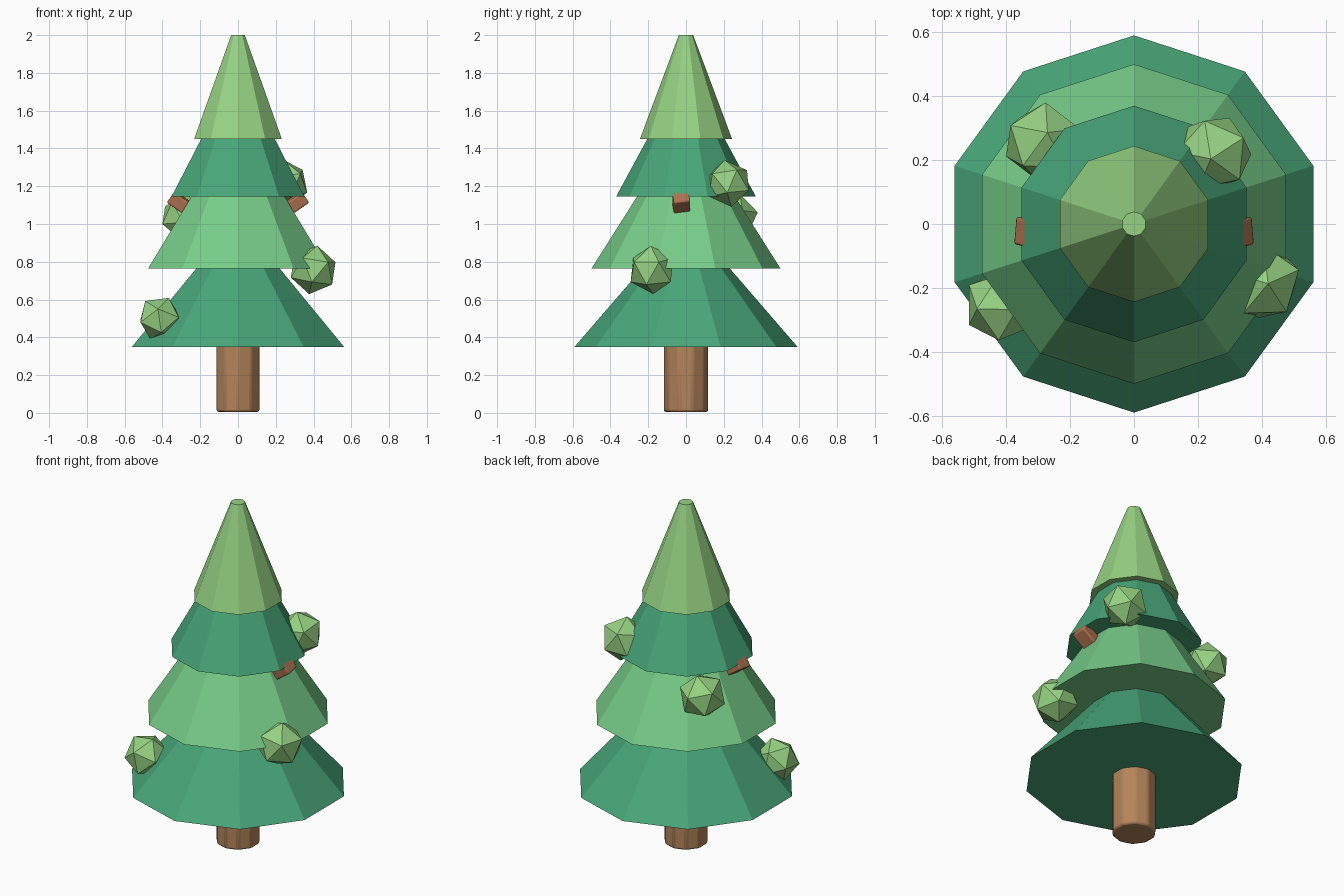
import bpy, bmesh, math
from mathutils import Matrix, Vector, Euler

if "Cube" in bpy.data.objects:
    bpy.data.objects.remove(bpy.data.objects["Cube"])


def material(name, rgb):
    m = bpy.data.materials.new(name)
    m.diffuse_color = (*rgb, 1)
    m.use_nodes = True
    m.node_tree.nodes["Principled BSDF"].inputs["Base Color"].default_value = m.diffuse_color
    return m


DARK = material("deep green", (0.065, 0.385, 0.192))
MID = material("mid green", (0.185, 0.610, 0.250))
LIGHT = material("light green", (0.305, 0.645, 0.223))
BARK = material("bark brown", (0.456, 0.231, 0.102))
TWIG = material("twig brown", (0.428, 0.171, 0.080))


def make_object(name, bm, mat):
    bmesh.ops.recalc_face_normals(bm, faces=bm.faces)
    me = bpy.data.meshes.new(name)
    bm.to_mesh(me)
    bm.free()
    me.materials.append(mat)
    ob = bpy.data.objects.new(name, me)
    bpy.context.collection.objects.link(ob)
    return ob


def tapered(name, z0, r0, z1, r1, mat, sides=10):
    """Closed tapered prism with one corner pointing to the back."""
    bm = bmesh.new()
    rings = []
    for z, r in ((z0, r0), (z1, r1)):
        ring = []
        for i in range(sides):
            a = math.pi / 2 + 2 * math.pi * i / sides
            ring.append(bm.verts.new((r * math.cos(a), r * math.sin(a), z)))
        rings.append(ring)
    low, high = rings
    for i in range(sides):
        j = (i + 1) % sides
        bm.faces.new((low[i], low[j], high[j], high[i]))
    bm.faces.new(low[::-1])
    bm.faces.new(high)
    return make_object(name, bm, mat)


def soften(ob, width):
    """Rounded edges with smooth shading."""
    bev = ob.modifiers.new("rounded edges", "BEVEL")
    bev.width = width
    bev.segments = 2
    bev.limit_method = 'ANGLE'
    bev.angle_limit = math.radians(20)
    bpy.ops.object.select_all(action='DESELECT')
    bpy.context.view_layer.objects.active = ob
    ob.select_set(True)
    bpy.ops.object.shade_smooth_by_angle(angle=math.radians(30))


# Trunk
soften(tapered("trunk", 0.005, 0.119, 0.5, 0.119, BARK), 0.012)

# Foliage tiers, bottom to top
tapered("foliage_bottom", 0.35, 0.59, 0.90, 0.115, DARK)
tapered("foliage_lower_middle", 0.765, 0.50, 1.27, 0.18, MID)
tapered("foliage_upper_middle", 1.145, 0.37, 1.57, 0.14, DARK)
tapered("foliage_top", 1.45, 0.244, 2.0, 0.038, LIGHT)

# Faceted leaf clumps: centre, radius, rotation in degrees
clumps = [
    ("leaf_clump_front_left", (-0.415, -0.255, 0.50), 0.120, (20, 15, 40)),
    ("leaf_clump_front_right", (0.398, -0.18, 0.757), 0.130, (6, 8, 20)),
    ("leaf_clump_back_right", (0.25, 0.222, 1.215), 0.126, (5, -8, 30)),
    ("leaf_clump_back_left", (-0.285, 0.255, 1.035), 0.128, (-12, 10, 15)),
]
for name, centre, radius, rot in clumps:
    bm = bmesh.new()
    turn = Euler([math.radians(a) for a in rot]).to_matrix().to_4x4()
    bmesh.ops.create_icosphere(bm, subdivisions=1, radius=radius,
                               matrix=Matrix.Translation(centre) @ turn)
    make_object(name, bm, LIGHT)

# Twig stubs, rising outward on each side
tilt = math.radians(35)
for name, side in (("twig_right", 1), ("twig_left", -1)):
    bm = bmesh.new()
    bmesh.ops.create_cube(bm, size=1)
    place = (Matrix.Translation((0.355, -0.025, 1.145))
             @ Matrix.Rotation(-tilt, 4, 'Y')
             @ Matrix.Rotation(math.radians(8), 4, 'X')
             @ Matrix.Translation((-0.11, 0, 0))
             @ Matrix.Diagonal((0.22, 0.088, 0.068, 1)))
    bmesh.ops.transform(bm, matrix=place, verts=bm.verts)
    for v in bm.verts:
        v.co.x *= side
    soften(make_object(name, bm, TWIG), 0.008)
